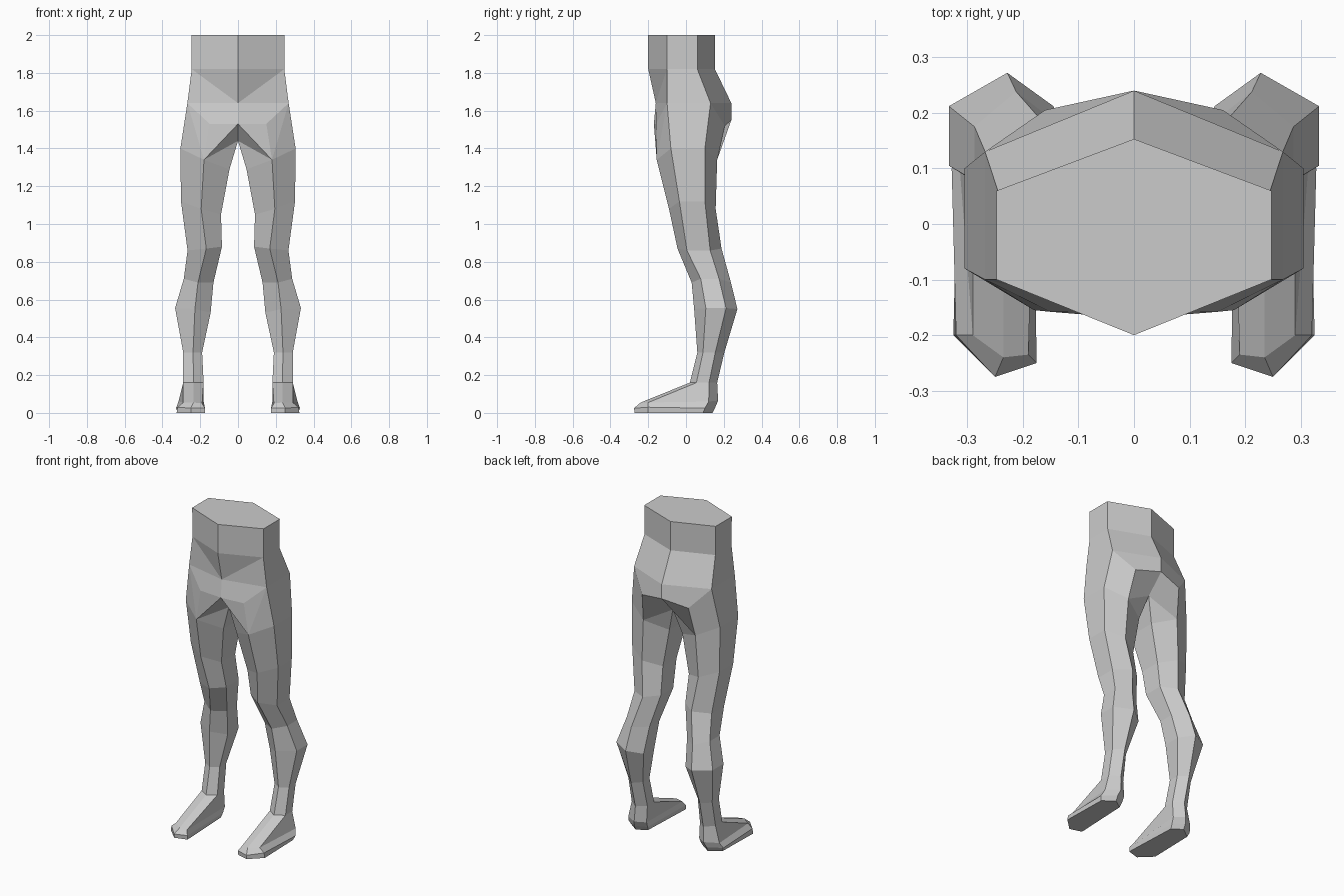
import bpy
import bmesh

if "Cube" in bpy.data.objects:
    bpy.data.objects.remove(bpy.data.objects["Cube"])

skin = bpy.data.materials.new("plain grey")
skin.diffuse_color = (0.6, 0.6, 0.6, 1)
skin.use_nodes = True
skin.node_tree.nodes["Principled BSDF"].inputs["Base Color"].default_value = skin.diffuse_color

bm = bmesh.new()


def face(points, side):
    """Add one face, mirrored in x when side is -1."""
    bm.faces.new([bm.verts.new((x * side, y, z)) for x, y, z in points])


def loft(rings, side):
    """Skin a stack of equal closed rings."""
    for a, b in zip(rings, rings[1:]):
        n = len(a)
        for i in range(n):
            j = (i + 1) % n
            face((a[i], a[j], b[j], b[i]), side)


def leg_ring(z, z_out, z_in, x_in, x_mid, x_out, y_f, y_of, y_ob, y_b):
    """Six-sided section: front, outer pair, back, inner pair."""
    return [(x_mid, y_f, z), (x_out, y_of, z_out), (x_out, y_ob, z_out),
            (x_mid, y_b, z), (x_in, y_ob, z_in), (x_in, y_of, z_in)]


# Leg sections from thigh to ankle
leg = [leg_ring(*r) for r in (
    (1.34, 1.40, 1.29, 0.045, 0.180, 0.305, -0.155, -0.080, 0.100, 0.165),
    (1.08, 1.12, 1.05, 0.090, 0.195, 0.302, -0.090, -0.035, 0.100, 0.157),
    (0.87, 0.86, 0.88, 0.085, 0.168, 0.267, -0.045, 0.005, 0.128, 0.188),
    (0.69, 0.71, 0.69, 0.130, 0.212, 0.287, 0.030, 0.078, 0.175, 0.238),
    (0.55, 0.555, 0.53, 0.145, 0.228, 0.333, 0.043, 0.105, 0.212, 0.272),
    (0.32, 0.32, 0.32, 0.190, 0.238, 0.290, 0.060, 0.090, 0.155, 0.203),
    (0.16, 0.16, 0.16, 0.182, 0.235, 0.290, 0.020, 0.055, 0.122, 0.165),
)]

# Foot sections: instep and heel, toe edge, sole
instep = [(0.235, -0.24, 0.055), (0.29, -0.20, 0.055), (0.315, 0.12, 0.06),
          (0.24, 0.17, 0.065), (0.182, 0.13, 0.06), (0.19, -0.235, 0.05)]
toe_edge = [(0.25, -0.275, 0.025), (0.32, -0.20, 0.03), (0.328, 0.10, 0.025),
            (0.25, 0.155, 0.03), (0.185, 0.115, 0.025), (0.175, -0.25, 0.025)]
sole = [(0.25, -0.272, 0), (0.325, -0.20, 0), (0.318, 0.09, 0),
        (0.25, 0.14, 0), (0.19, 0.10, 0), (0.175, -0.25, 0)]

# Pelvis half sections: front centre, front corner, back corner, back centre
waist = [(0, -0.2, 2), (0.247, -0.1, 2), (0.247, 0.06, 2), (0, 0.153, 2)]
belly = [(0, -0.2, 1.82), (0.245, -0.1, 1.82), (0.245, 0.06, 1.82), (0, 0.153, 1.82)]
hips = [(0, -0.16, 1.64), (0.268, -0.1, 1.64), (0.268, 0.13, 1.64), (0, 0.24, 1.64)]
groin, groin_side = (0, -0.17, 1.53), (0.15, -0.158, 1.53)
seat, seat_side = (0, 0.24, 1.55), (0.16, 0.205, 1.52)
crotch_front, crotch_back = (0, -0.09, 1.44), (0, 0.13, 1.44)
front, outer_f, outer_b, back, inner_b, inner_f = leg[0]

for side in (1, -1):
    # Waist and belly
    for a, b in ((waist, belly), (belly, hips)):
        for i in range(3):
            if a is belly and i == 0:      # crease running down to the groin
                face((a[0], a[1], b[0]), side)
                face((a[1], b[1], b[0]), side)
            else:
                face((a[i], a[i + 1], b[i + 1], b[i]), side)
    # Groin
    face((hips[0], hips[1], groin_side, groin), side)
    face((hips[1], outer_f, front), side)
    face((hips[1], front, groin_side), side)
    face((groin, groin_side, front), side)
    face((groin, front, crotch_front), side)
    # Hip side
    face((hips[1], hips[2], outer_b, outer_f), side)
    # Buttocks
    face((hips[2], hips[3], seat, seat_side), side)
    face((hips[2], seat_side, back, outer_b), side)
    face((seat, crotch_back, back, seat_side), side)
    # Crotch
    face((crotch_front, front, inner_f), side)
    face((crotch_front, inner_f, inner_b, crotch_back), side)
    face((crotch_back, inner_b, back), side)
    # Leg, foot and sole
    loft(leg + [instep, toe_edge, sole], side)
    face(sole, side)

# Flat waist cap
rim = waist + [(-x, y, z) for x, y, z in waist[2:0:-1]]
face(rim, 1)

bmesh.ops.remove_doubles(bm, verts=bm.verts, dist=0.0005)
bmesh.ops.recalc_face_normals(bm, faces=bm.faces)

mesh = bpy.data.meshes.new("hips_and_legs")
bm.to_mesh(mesh)
bm.free()
mesh.materials.append(skin)
body = bpy.data.objects.new("hips_and_legs", mesh)
bpy.context.collection.objects.link(body)
